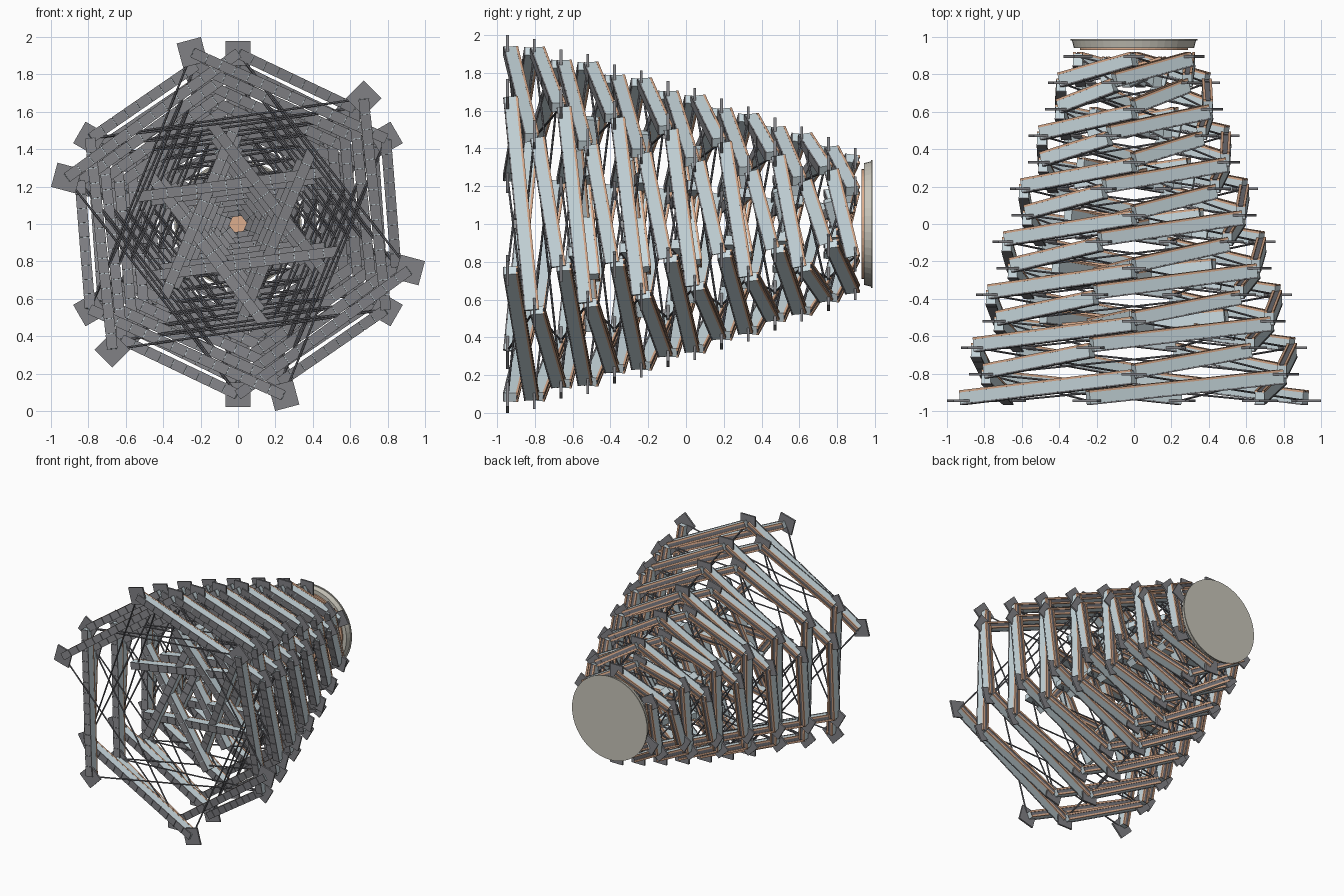
import bpy, bmesh, math
from mathutils import Vector, Matrix

if "Cube" in bpy.data.objects:
    bpy.data.objects.remove(bpy.data.objects["Cube"])

LEVELS = 14


def material(name, rgb):
    m = bpy.data.materials.new(name)
    m.diffuse_color = (*rgb, 1)
    m.use_nodes = True
    m.node_tree.nodes["Principled BSDF"].inputs["Base Color"].default_value = m.diffuse_color
    return m


STEEL = material("pale_blue_steel", (0.60, 0.71, 0.75))
DARK = material("dark_grey", (0.17, 0.17, 0.19))
PLATE = material("plate_grey", (0.22, 0.22, 0.235))
COPPER = material("copper", (0.72, 0.42, 0.27))
STONE = material("warm_grey", (0.58, 0.56, 0.49))


def polar(r, deg, y):
    a = math.radians(deg)
    return Vector((r * math.cos(a), y, 1 + r * math.sin(a)))


def corner(level, deg):
    # point on the tapering tunnel
    r = 0.95 - 0.036 * level - 0.0008 * level * level
    return polar(r, deg, -0.945 + 0.1416 * level)


def box(bm, center, axes, size):
    rot = Matrix(axes).transposed().to_4x4()
    mat = Matrix.Translation(center) @ rot @ Matrix.Diagonal((*size, 1))
    bmesh.ops.create_cube(bm, size=1, matrix=mat)


def rod(bm, p, q, radius):
    d = q - p
    mat = Matrix.Translation((p + q) / 2) @ d.to_track_quat('Z', 'Y').to_matrix().to_4x4()
    bmesh.ops.create_cone(bm, cap_ends=True, segments=6, radius1=radius,
                          radius2=radius, depth=d.length, matrix=mat)


def finish(bm, name, mat):
    bmesh.ops.recalc_face_normals(bm, faces=bm.faces)
    me = bpy.data.meshes.new(name)
    bm.to_mesh(me)
    bm.free()
    ob = bpy.data.objects.new(name, me)
    me.materials.append(mat)
    bpy.context.collection.objects.link(ob)
    return ob


beams, tiles, rails, channel, plates, rods = [bmesh.new() for _ in range(6)]


def beam(p, q, width=0.05, depth=0.062):
    # steel core, tiled front face, two copper rails on the back
    p = p + Vector((0, 0.015, 0))
    q = q - Vector((0, 0.015, 0))
    d = (q - p).normalized()
    ax = Vector((0, 1, 0))
    ax = (ax - d * ax.dot(d)).normalized()
    rad = d.cross(ax)
    axes = (d, rad, ax)
    length = (q - p).length
    mid = (p + q) / 2
    box(beams, mid, axes, (length, width, depth))
    n = max(3, round(length / 0.08))
    for k in range(n):
        c = mid + d * length * ((k + 0.5) / n - 0.5) - ax * (depth / 2 + 0.003)
        box(tiles, c, axes, (length / n - 0.004, width + 0.006, 0.008))
    for s in (-1, 1):
        c = mid + ax * (depth / 2 + 0.004) + rad * s * (width / 2 - 0.006)
        box(rails, c, axes, (length, 0.014, 0.012))
    box(channel, mid + ax * (depth / 2 + 0.001), axes, (length, width - 0.025, 0.006))


for i in range(LEVELS):
    even = i % 2 == 0
    for k in range(6):
        a = (105 if even else 90) + 60 * k
        p = corner(i, a)
        # corner plate
        t = math.radians(a)
        out = Vector((math.cos(t), 0, math.sin(t)))
        axis = Vector((0, 1, 0))
        h = 0.134 - 0.0016 * i
        box(plates, p, (out, axis, axis.cross(out)), (h, 0.014, h))
        if i == LEVELS - 1:
            continue
        # helical beam to the next level
        beam(p, corner(i + 1, a - (75 if even else 45)))
        # thin crossing brace
        rod(rods, p, corner(i + 1, a + 105 if even else a - 105), 0.006)

# inner funnel of star frames shrinking toward the disc
for s in range(6):
    r = 0.56 - 0.076 * s
    y = -0.55 + 0.27 * s
    for k in range(6):
        a = -15 + 60 * k
        beam(polar(r, a, y - 0.05), polar(r, a - 135, y + 0.07))

finish(beams, "helical_beams", STEEL)
finish(tiles, "beam_front_tiles", PLATE)
finish(rails, "beam_copper_rails", COPPER)
finish(channel, "beam_back_channels", DARK)
finish(plates, "corner_plates", PLATE)
finish(rods, "brace_rods", DARK)


def disc(name, radius, y0, y1, mat, segments=48, r2=None):
    bm = bmesh.new()
    m = Matrix.Translation((0, (y0 + y1) / 2, 1)) @ Matrix.Rotation(-math.pi / 2, 4, 'X')
    bmesh.ops.create_cone(bm, cap_ends=True, segments=segments, radius1=radius,
                          radius2=r2 or radius, depth=y1 - y0, matrix=m)
    return finish(bm, name, mat)


# stepped end disc
disc("end_disc_inner_step", 0.29, 0.93, 0.948, COPPER)
disc("end_disc_body", 0.322, 0.942, 0.982, STONE, r2=0.332)
disc("end_disc_flange", 0.34, 0.98, 0.988, STONE)
